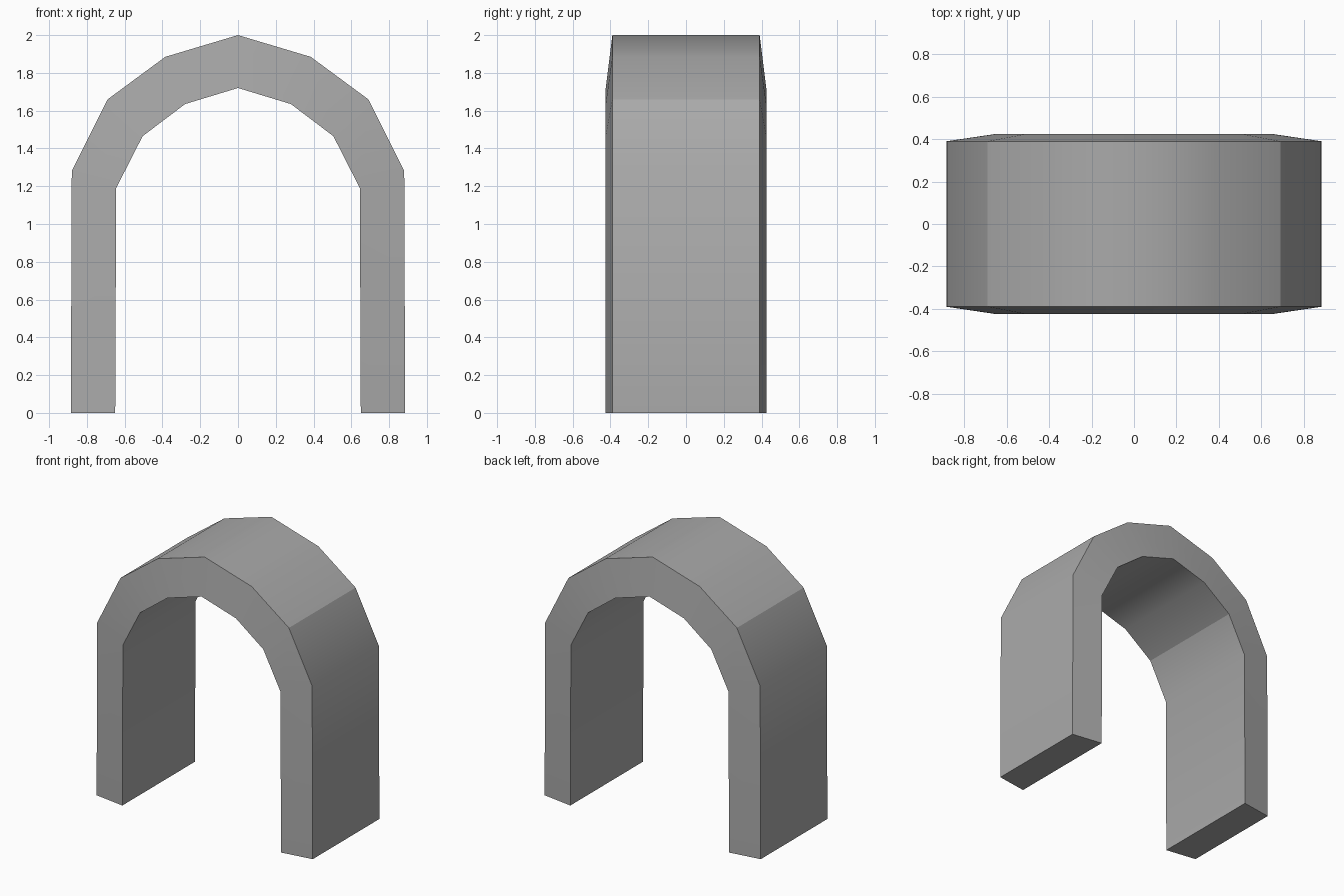
import bpy
import bmesh
import math

cube = bpy.data.objects.get("Cube")
if cube:
    bpy.data.objects.remove(cube, do_unlink=True)

# Stone colour
stone = bpy.data.materials.new("grey_stone")
stone.use_nodes = True
colour = (0.4, 0.4, 0.4, 1)
stone.diffuse_color = colour
stone.node_tree.nodes["Principled BSDF"].inputs["Base Color"].default_value = colour

# Half profiles from foot to crown, mirrored across x = 0
OUTER = [(0.885, 0), (0.88, 1.28), (0.69, 1.66), (0.385, 1.885), (0, 2)]
INNER = [(0.65, 0), (0.645, 1.19), (0.505, 1.465), (0.28, 1.635), (0, 1.72)]
OUTER_DEPTH, INNER_DEPTH = 0.39, 0.425
SHOULDER = 2


def mirrored(half):
    return half + [(-x, z) for x, z in reversed(half[:-1])]


def edge_loop(bm, half, y):
    return [bm.verts.new((x, y, z)) for x, z in mirrored(half)]


# Arch: four edge loops bridged into a closed band, front and back tapering outward
bm = bmesh.new()
loops = [
    edge_loop(bm, OUTER, -OUTER_DEPTH),
    edge_loop(bm, OUTER, OUTER_DEPTH),
    edge_loop(bm, INNER, INNER_DEPTH),
    edge_loop(bm, INNER, -INNER_DEPTH),
]
count = len(loops[0])
for k, a in enumerate(loops):
    b = loops[(k + 1) % 4]
    for i in range(count - 1):
        bm.faces.new((a[i], a[i + 1], b[i + 1], b[i]))

# Feet
for i in (0, count - 1):
    bm.faces.new([loop[i] for loop in loops])
bmesh.ops.recalc_face_normals(bm, faces=bm.faces)

# Crisp shoulder creases on the outside and inside of the band
creases = []
for i in (SHOULDER, count - 1 - SHOULDER):
    for a, b in ((loops[0], loops[1]), (loops[2], loops[3])):
        creases.append(bm.edges.get((a[i], b[i])))
bm.edges.index_update()
crease_ids = [e.index for e in creases]

mesh = bpy.data.meshes.new("arch")
bm.to_mesh(mesh)
bm.free()
mesh.materials.append(stone)
arch = bpy.data.objects.new("arch", mesh)
bpy.context.collection.objects.link(arch)

# Soft shading along the curve, sharp at the rims
bpy.ops.object.select_all(action="DESELECT")
arch.select_set(True)
bpy.context.view_layer.objects.active = arch
bpy.ops.object.shade_smooth_by_angle(angle=math.radians(35))
for i in crease_ids:
    mesh.edges[i].use_edge_sharp = True
